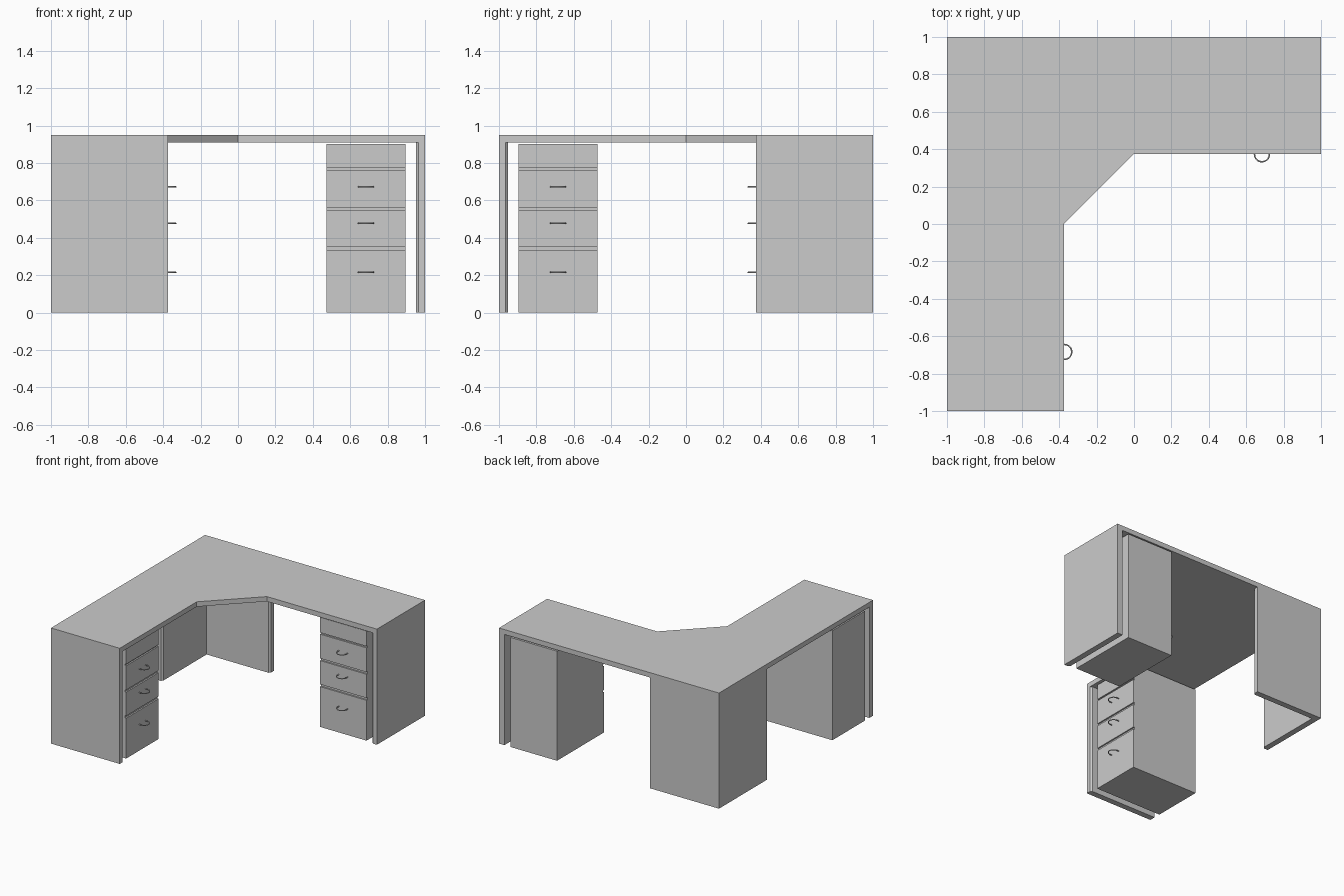
import bpy, bmesh
from math import pi, cos, sin
from mathutils import Matrix, Vector

if "Cube" in bpy.data.objects:
    bpy.data.objects.remove(bpy.data.objects["Cube"])

# The two wings mirror each other across the desk's diagonal: (x, y) -> (-y, -x)
WINGS = {
    "right": Matrix.Identity(4),
    "left": Matrix(((0, -1, 0, 0), (-1, 0, 0, 0), (0, 0, 1, 0), (0, 0, 0, 1))),
}
TOP_Z, UNDER_Z = 0.95, 0.91


def prism(name, points, sweep, matrix):
    """Extrude a planar outline along a vector."""
    bm = bmesh.new()
    face = bm.faces.new([bm.verts.new(p) for p in points])
    ext = bmesh.ops.extrude_face_region(bm, geom=[face], use_keep_orig=True)
    moved = [g for g in ext["geom"] if isinstance(g, bmesh.types.BMVert)]
    bmesh.ops.translate(bm, verts=moved, vec=sweep)
    bm.transform(matrix)
    bmesh.ops.recalc_face_normals(bm, faces=bm.faces)
    mesh = bpy.data.meshes.new(name)
    bm.to_mesh(mesh)
    bm.free()
    obj = bpy.data.objects.new(name, mesh)
    bpy.context.collection.objects.link(obj)
    return obj


def handle(name, x, z, matrix):
    """Round bow pull: a bent rod with both ends sunk into the drawer front."""
    r, cy = 0.04, 0.373
    path = [(x - r, 0.395, z)]
    path += [(x - r * cos(pi * i / 16), cy - r * sin(pi * i / 16), z) for i in range(17)]
    path += [(x + r, 0.395, z)]
    curve = bpy.data.curves.new(name, "CURVE")
    curve.dimensions = "3D"
    curve.bevel_depth = 0.004
    curve.bevel_resolution = 2
    curve.use_fill_caps = True
    spline = curve.splines.new("POLY")
    spline.points.add(len(path) - 1)
    for pt, co in zip(spline.points, path):
        pt.co = (*(matrix @ Vector(co)), 1)
    bpy.context.collection.objects.link(bpy.data.objects.new(name, curve))


# Desktop with a diagonal inner corner
outline = [(-1, 1), (1, 1), (1, .375), (0, .375), (-.375, 0), (-.375, -1), (-1, -1)]
prism("desktop", [(x, y, UNDER_Z) for x, y in outline], (0, 0, TOP_Z - UNDER_Z), WINGS["right"])

# Panel footprints with a chamfered inner edge; corner panels are mitred
end_panel = [(1, .375), (1, 1), (.951, 1), (.951, .388), (.964, .375)]
corner_panel = [(-1, 1), (-.375, 1), (-.375, .964), (-.388, .951), (-.951, .951)]

# Drawer pedestal side profile with grooves between drawer fronts
FRONT, GROOVE = 0.39, 0.402
profile = [(1, .9), (1, 0), (FRONT, 0)]
for lo, hi in ((.331, .35), (.545, .563), (.762, .775)):
    profile += [(FRONT, lo), (GROOVE, lo), (GROOVE, hi), (FRONT, hi)]
profile += [(FRONT, .9)]

for side, m in WINGS.items():
    prism(side + "_end_panel", [(x, y, 0) for x, y in end_panel], (0, 0, UNDER_Z), m)
    prism(side + "_corner_panel", [(x, y, 0) for x, y in corner_panel], (0, 0, UNDER_Z), m)
    prism(side + "_drawer_pedestal", [(.472, y, z) for y, z in profile], (.423, 0, 0), m)
    for i, z in enumerate((.215, .477, .672)):
        handle(f"{side}_drawer_handle_{i + 1}", .684, z, m)
